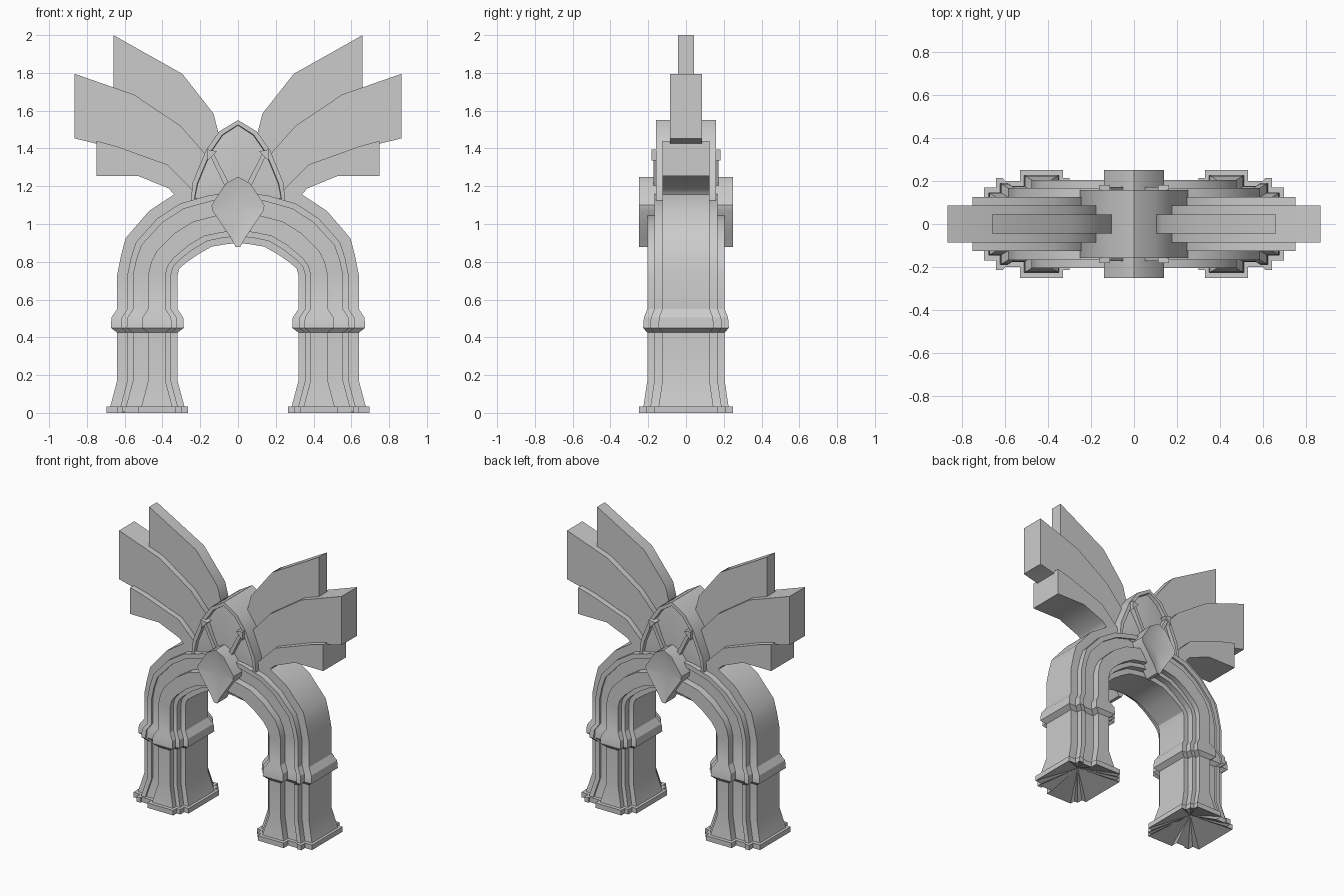
import bpy
import bmesh
from mathutils import Vector

old = bpy.data.objects.get("Cube")
if old:
    bpy.data.objects.remove(old, do_unlink=True)

stone = bpy.data.materials.new("grey_stone")
stone.use_nodes = True
GREY = (0.6, 0.6, 0.6, 1)
stone.diffuse_color = GREY
stone.node_tree.nodes["Principled BSDF"].inputs["Base Color"].default_value = GREY


def finish(name, bm):
    """Turn a bmesh into a shaded, named object."""
    bmesh.ops.recalc_face_normals(bm, faces=bm.faces)
    mesh = bpy.data.meshes.new(name)
    bm.to_mesh(mesh)
    bm.free()
    mesh.materials.append(stone)
    obj = bpy.data.objects.new(name, mesh)
    bpy.context.collection.objects.link(obj)
    bpy.ops.object.select_all(action="DESELECT")
    obj.select_set(True)
    bpy.context.view_layer.objects.active = obj
    bpy.ops.object.shade_smooth_by_angle(angle=0.5)
    return obj


def prism(outline, y0, y1):
    """Extrude an x-z outline between two depths."""
    bm = bmesh.new()
    rings = [[bm.verts.new((x, y, z)) for x, z in outline] for y in (y0, y1)]
    n = len(outline)
    for ring in rings:
        bm.faces.new(ring)
    for i in range(n):
        j = (i + 1) % n
        bm.faces.new((rings[0][i], rings[0][j], rings[1][j], rings[1][i]))
    bmesh.ops.recalc_face_normals(bm, faces=bm.faces)
    return bm


def mirrored(half):
    """Complete a half outline that starts and ends near x = 0."""
    return half + [(-x, z) for x, z in reversed(half) if x > 0]


def poke(bm, faces, offset):
    """Fan faces around a displaced centre."""
    for v in bmesh.ops.poke(bm, faces=faces)["verts"]:
        v.co += Vector(offset)


# Arch: stepped section (across the band, depth) swept from foot to foot
side = [(0, .125), (.11, .125), (.11, .168), (.2, .168), (.2, .205),
        (.485, .205), (.485, .155), (.73, .155), (.73, .168), (.83, .168),
        (.83, .125), (1, .125)]
section = side + [(t, -y) for t, y in reversed(side)]

# Leg levels: height, sideways flare, depth flare
levels = [(0, .055, .045), (.035, .055, .045), (.035, .036, .02),
          (.17, 0, 0), (.425, 0, 0), (.45, .033, .022),
          (.505, .03, .018), (.55, 0, 0)]
stations = [((.32, z), (.64, z), ex, ey) for z, ex, ey in levels]
# Curve stations: inner point, outer point
curve = [((.32, .73), (.64, .73)), ((.31, .765), (.62, .83)),
         ((.275, .795), (.595, .925)), ((.21, .84), (.47, 1.07)),
         ((.14, .88), (.34, 1.155)), ((.07, .892), (.17, 1.205)),
         ((0, .9), (0, 1.225))]
stations += [(a, b, 0, 0) for a, b in curve]
stations += [((-a[0], a[1]), (-b[0], b[1]), ex, ey)
             for a, b, ex, ey in reversed(stations[:-1])]

bm = bmesh.new()
rings = []
for a, b, ex, ey in stations:
    a, b = Vector(a), Vector(b)
    out = (b - a).normalized()
    ring = []
    for t, y in section:
        p = a.lerp(b, t) + out * (ex if t > .4 else -ex)
        ring.append(bm.verts.new((p.x, y + (ey if y > 0 else -ey), p.y)))
    rings.append(ring)
n = len(section)
for r, s in zip(rings, rings[1:]):
    for i in range(n):
        j = (i + 1) % n
        bm.faces.new((r[i], r[j], s[j], s[i]))
# Hollow pyramid under each foot
feet = [bm.faces.new(rings[0]), bm.faces.new(rings[-1])]
poke(bm, feet, (0, 0, .1))
finish("arch", bm)

# Crest block above the keystone, with a rim and a bulging panel
crest = mirrored([(0, 1.55), (.1, 1.49), (.17, 1.39), (.24, 1.22),
                  (.25, 1.12), (0, 1.08)])
bm = prism(crest, -.158, .158)
for sign in (-1, 1):
    panel = [f for f in bm.faces if f.normal.y * sign > .9]
    bmesh.ops.inset_region(bm, faces=panel, thickness=.025, depth=0)
    inner = bmesh.ops.inset_region(bm, faces=panel, thickness=.003, depth=-.025)
    poke(bm, panel, (0, sign * .02, 0))
finish("crest", bm)

# Keystone gems with dished faces, front and back
gem = mirrored([(0, 1.25), (.065, 1.215), (.14, 1.1), (.135, 1.07),
                (.04, .93), (.012, .878)])
for label, sign in (("front", -1), ("back", 1)):
    bm = prism(gem, sign * .14, sign * .25)
    poke(bm, [f for f in bm.faces if f.normal.y * sign > .9],
         (0, -sign * .03, 0))
    finish(label + "_keystone", bm)

# Fan blades: half depth and outline on the left side
blades = {
    "upper_blade": (.043, [(.66, 2), (.295, 1.795), (.13, 1.585), (.1, 1.47),
                           (.12, 1.25), (.25, 1.38), (.45, 1.56), (.66, 1.715)]),
    "middle_blade": (.085, [(.865, 1.795), (.55, 1.685), (.305, 1.52),
                            (.18, 1.38), (.12, 1.2), (.25, 1.14), (.38, 1.28),
                            (.645, 1.4), (.865, 1.453)]),
    "lower_blade": (.125, [(.75, 1.44), (.645, 1.412), (.375, 1.315),
                           (.25, 1.19), (.2, 1.1), (.32, 1.1), (.34, 1.16),
                           (.37, 1.19), (.53, 1.255), (.75, 1.255)]),
}
# Small arrows on the crest
shaft = [(.04, 1.2), (.065, 1.19), (.147, 1.36), (.127, 1.37)]
head = [(.112, 1.385), (.163, 1.395), (.16, 1.335)]

for label, mx in (("left", 1), ("right", -1)):
    for name, (depth, outline) in blades.items():
        bm = prism([(mx * x, z) for x, z in outline], -depth, depth)
        finish(label + "_" + name, bm)
    for face, sign in (("front", -1), ("back", 1)):
        for part, pts, y1 in (("shaft", shaft, .172), ("head", head, .182)):
            bm = prism([(mx * x, z) for x, z in pts], sign * .13, sign * y1)
            finish(f"{label}_{face}_arrow_{part}", bm)
